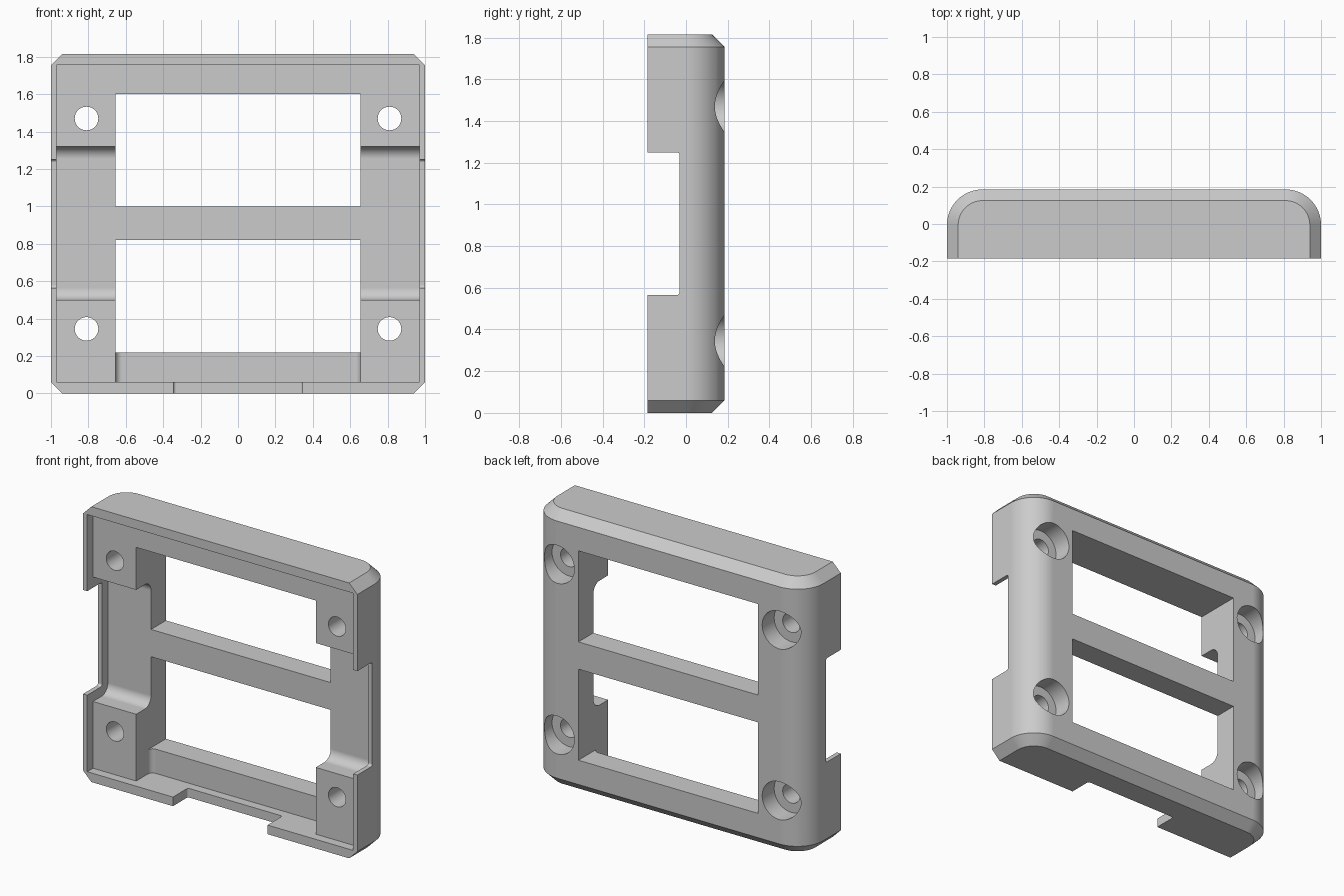
import bpy, bmesh
from math import sin, cos, pi, radians
from mathutils import Vector

if "Cube" in bpy.data.objects:
    bpy.data.objects.remove(bpy.data.objects["Cube"], do_unlink=True)

grey = bpy.data.materials.new("light grey plastic")
grey.use_nodes = True
grey.diffuse_color = (0.6, 0.6, 0.6, 1)
grey.node_tree.nodes["Principled BSDF"].inputs["Base Color"].default_value = (0.6, 0.6, 0.6, 1)

HEIGHT, DEPTH, CHAMFER = 1.815, 0.185, 0.06
LIP_Y, FLOOR_Y, NOTCH_Y, FRONT = -0.125, 0.03, -0.03, -0.4
WINDOW_X, INNER_X = 0.655, 0.97


def loft(name, rings):
    """Closed solid through rings of equal point count."""
    bm = bmesh.new()
    loops = [[bm.verts.new(p) for p in ring] for ring in rings]
    for a, b in zip(loops, loops[1:]):
        for i in range(len(a)):
            j = (i + 1) % len(a)
            bm.faces.new((a[i], a[j], b[j], b[i]))
    bm.faces.new(loops[0])
    bm.faces.new(loops[-1])
    bmesh.ops.recalc_face_normals(bm, faces=bm.faces)
    mesh = bpy.data.meshes.new(name)
    bm.to_mesh(mesh)
    bm.free()
    mesh.materials.append(grey)
    obj = bpy.data.objects.new(name, mesh)
    bpy.context.collection.objects.link(obj)
    return obj


def rounded_u(lo, hi, back, radius, front=FRONT, steps=10):
    """Outline (u, y) with its two back corners rounded."""
    pts = [(lo, front), (hi, front)]
    for cx, start in ((hi - radius, 0), (lo + radius, pi / 2)):
        for i in range(steps + 1):
            t = start + i * pi / 2 / steps
            pts.append((cx + radius * cos(t), back - radius + radius * sin(t)))
    return pts


def cut(cutter):
    mod = body.modifiers.new("cut", "BOOLEAN")
    mod.operation, mod.solver, mod.object = "DIFFERENCE", "EXACT", cutter
    bpy.context.view_layer.objects.active = body
    bpy.ops.object.modifier_apply(modifier=mod.name)
    bpy.data.objects.remove(cutter, do_unlink=True)


def cut_box(x, y, z):
    cut(loft("box_cutter", [[(x[0], y[0], h), (x[1], y[0], h), (x[1], y[1], h), (x[0], y[1], h)]
                            for h in z]))


def cut_rounded_along_x(z0, z1, back, radius, half):
    outline = rounded_u(z0, z1, back, radius)
    cut(loft("channel_cutter", [[(x, y, z) for z, y in outline] for x in (-half, half)]))


def cut_rounded_along_z(half, back, radius, z0, z1):
    outline = rounded_u(-half, half, back, radius)
    cut(loft("pocket_cutter", [[(x, y, z) for x, y in outline] for z in (z0, z1)]))


def cut_cylinder(x, z, radius, y0, y1, n=48):
    cut(loft("hole_cutter", [[(x + radius * cos(2 * pi * i / n), y, z + radius * sin(2 * pi * i / n))
                              for i in range(n)] for y in (y0, y1)]))


# Outer shell: rounded back corners, chamfered top and bottom
rings = []
for z, inset in ((0, CHAMFER), (CHAMFER, 0), (HEIGHT - CHAMFER, 0), (HEIGHT, CHAMFER)):
    outline = rounded_u(inset - 1, 1 - inset, DEPTH - inset, 0.19 - inset, -DEPTH, 16)
    rings.append([(x, y, z) for x, y in outline])
body = loft("frame_body", rings)

# Shallow front recess that leaves a thin rim
cut_box((-INNER_X, INNER_X), (FRONT, LIP_Y), (CHAMFER, HEIGHT - CHAMFER))

# Filleted channel between upper and lower corner posts
cut_rounded_along_x(0.5, 1.32, FLOOR_Y, 0.065, INNER_X)

# Pocket between the lower posts
cut_rounded_along_z(WINDOW_X, FLOOR_Y, 0.035, CHAMFER, 0.4)

# Two windows with the crossbar left between them
for z in ((1.0, 1.6), (0.22, 0.82)):
    cut_box((-WINDOW_X, WINDOW_X), (FRONT, -FRONT), z)

# Notches through the side rims and the bottom rim
cut_rounded_along_x(0.565, 1.25, NOTCH_Y, 0.015, 1.2)
cut_rounded_along_z(0.345, NOTCH_Y, 0.015, -0.1, 0.15)

# Screw holes with counterbores from the back
for x in (-0.81, 0.81):
    for z in (0.345, 1.47):
        cut_cylinder(x, z, 0.063, FRONT, -FRONT)
        cut_cylinder(x, z, 0.125, 0.06, -FRONT)

# Smooth curved surfaces, crisp edges
body.data.shade_smooth()
body.data.set_sharp_from_angle(angle=radians(25))
weighted = body.modifiers.new("weighted_normals", "WEIGHTED_NORMAL")
weighted.keep_sharp = True
